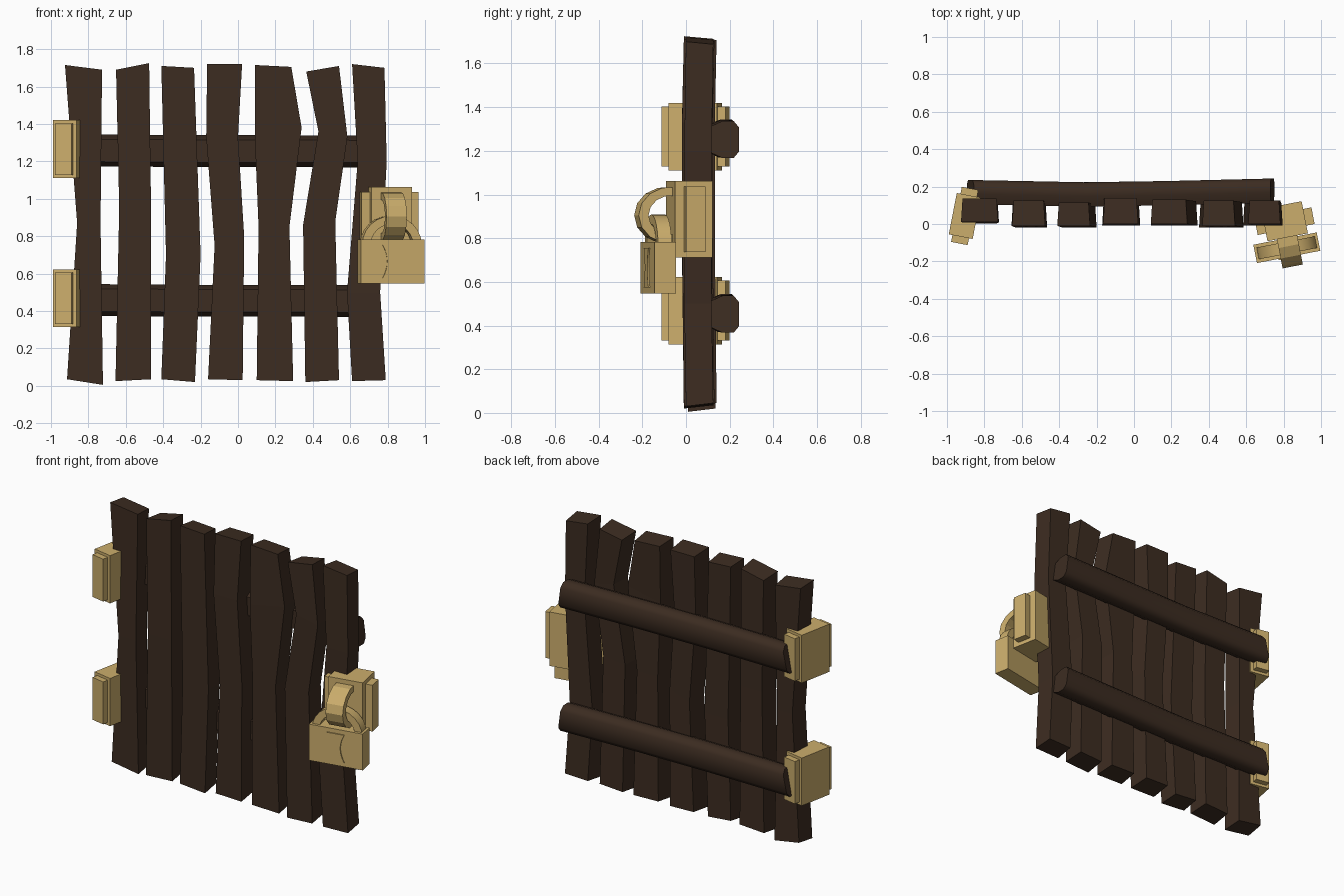
import bpy, bmesh
from math import radians, sin, cos, pi
from mathutils import Matrix

if "Cube" in bpy.data.objects:
    bpy.data.objects.remove(bpy.data.objects["Cube"])


def material(name, rgb):
    m = bpy.data.materials.new(name)
    m.diffuse_color = (*rgb, 1)
    m.use_nodes = True
    m.node_tree.nodes["Principled BSDF"].inputs["Base Color"].default_value = m.diffuse_color
    return m


WOOD = material("dark_wood", (0.045, 0.025, 0.015))
BRASS = material("brass", (0.60, 0.42, 0.15))


def loft(name, rings, mat, closed=False, smooth=False, matrix=None):
    """Skin a list of equal-length point rings into a solid."""
    bm = bmesh.new()
    rows = [[bm.verts.new(p) for p in r] for r in rings]
    n = len(rows[0])
    pairs = list(zip(rows, rows[1:]))
    if closed:
        pairs.append((rows[-1], rows[0]))
    else:
        bm.faces.new(rows[0])
        bm.faces.new(rows[-1])
    for a, b in pairs:
        for i in range(n):
            j = (i + 1) % n
            bm.faces.new((a[i], a[j], b[j], b[i]))
    if matrix:
        bm.transform(matrix)
    bmesh.ops.recalc_face_normals(bm, faces=bm.faces)
    me = bpy.data.meshes.new(name)
    bm.to_mesh(me)
    bm.free()
    me.materials.append(mat)
    ob = bpy.data.objects.new(name, me)
    bpy.context.collection.objects.link(ob)
    if smooth:
        bpy.ops.object.select_all(action='DESELECT')
        ob.select_set(True)
        bpy.context.view_layer.objects.active = ob
        bpy.ops.object.shade_smooth_by_angle(angle=radians(60))
    return ob


def place(x, y, z, deg):
    return Matrix.Translation((x, y, z)) @ Matrix.Rotation(radians(deg), 4, 'Z')


def box(name, size, mat, matrix):
    a, b, c = (s / 2 for s in size)
    rings = [[(-a, -b, z), (a, -b, z), (a, b, z), (-a, b, z)] for z in (-c, c)]
    return loft(name, rings, mat, matrix=matrix)


# Crooked planks: (front y, back y), then rings of (left x, right x, left z, right z)
planks = [
    ((0.01, 0.135), [(-.914, -.722, .035, .005), (-.86, -.735, .87, .87), (-.925, -.727, 1.715, 1.69)]),
    ((-0.01, 0.125), [(-.655, -.465, .025, .035), (-.635, -.465, .95, .95), (-.652, -.475, 1.69, 1.725)]),
    ((-0.01, 0.115), [(-.41, -.23, .035, .02), (-.385, -.20, .7, .7), (-.41, -.235, 1.71, 1.70)]),
    ((0.0, 0.14), [(-.16, .025, .035, .03), (-.125, .033, .75, .8), (-.17, .0, 1.33, 1.33), (-.165, .022, 1.72, 1.72)]),
    ((0.0, 0.13), [(.10, .295, .03, .025), (.11, .275, .85, .85), (.09, .34, 1.33, 1.38), (.09, .285, 1.715, 1.705)]),
    ((-0.01, 0.125), [(.36, .54, .02, .03), (.348, .52, .86, .88), (.43, .585, 1.36, 1.33), (.365, .54, 1.68, 1.71)]),
    ((0.0, 0.125), [(.61, .79, .025, .03), (.583, .76, .5, .5), (.64, .795, 1.2, 1.2), (.61, .783, 1.72, 1.70)]),
]
for k, ((f, b), rows) in enumerate(planks):
    rings = []
    for i, (l, r, zl, zr) in enumerate(rows):
        s = 0.008 if 0 < i < len(rows) - 1 else 0
        d = 0.015 if i == 0 else -0.012 if i == len(rows) - 1 else 0
        rings.append([(l, f - s, zl), (r, f - s, zr), (r - .008, b - s, zr + d), (l + .008, b - s, zl + d)])
    loft(f"plank_{k + 1}", rings, WOOD)

# Two rounded cross rails on the back, slightly bowed
section = [(-.065, -.06), (-.065, .06), (-.01, .085), (.04, .085),
           (.065, .055), (.065, -.055), (.04, -.085), (-.01, -.085)]
for name, zc in (("lower_rail", 0.455), ("upper_rail", 1.255)):
    path = [(-.875, .17, .004), (-.27, .158, 0), (.2, .165, 0), (.74, .178, -.003)]
    rings = [[(x + (.02 if x < 0 else -.012) * (z / .09), yc + y, zc + dz + z) for y, z in section]
             for x, yc, dz in path]
    loft(name, rings, WOOD, smooth=True)

# Hinge brackets on the left edge: block with a longer, thinner block through it
for name, zc in (("lower_hinge", 0.468), ("upper_hinge", 1.265)):
    m = place(-.905, .043, zc, -11)
    box(name + "_block", (.13, .225, .31), BRASS, m)
    box(name + "_insert", (.09, .30, .275), BRASS, m)

# Lock bracket on the right edge
m = place(.805, .015, .887, 11)
box("lock_bracket_block", (.22, .175, .35), BRASS, m)
box("lock_bracket_insert", (.31, .09, .30), BRASS, m)

# Padlock body
m = place(.817, -.127, .665, 11)
box("padlock_body", (.345, .10, .235), BRASS, m)

# Waisted raised strip on the padlock front
strip = []
for i in range(9):
    t = i / 4 - 1
    w = .03 + .026 * t * t
    z = .09 * t
    strip.append([(-w, -.057, z), (w, -.057, z), (w, -.045, z), (-w, -.045, z)])
loft("padlock_front_strip", strip, BRASS, matrix=m)

# Half-ring shackle rising from the padlock body
rings = []
for i in range(13):
    a = pi * i / 12
    c, s = cos(a), sin(a)
    rings.append([(r * c, y, .09 + r * s * .95) for r, y in
                  ((.115, -.032), (.162, -.032), (.162, .032), (.115, .032))])
loft("padlock_shackle", rings, BRASS, smooth=True, matrix=m)

# Curved staple strap holding the shackle, reaching out from the bracket
m = place(.822, -.09, .905, 11)
rings = []
for i in range(9):
    a = radians(80 + 200 * i / 8)
    rings.append([(x, r * cos(a) * 1.15 + .01, r * sin(a)) for x, r in
                  ((-.055, .09), (.055, .09), (.055, .13), (-.055, .13))])
rings.insert(0, [(x, .06, z) for x, z in ((-.055, .09), (.055, .09), (.055, .13), (-.055, .13))])
loft("lock_staple", rings, BRASS, matrix=m)
